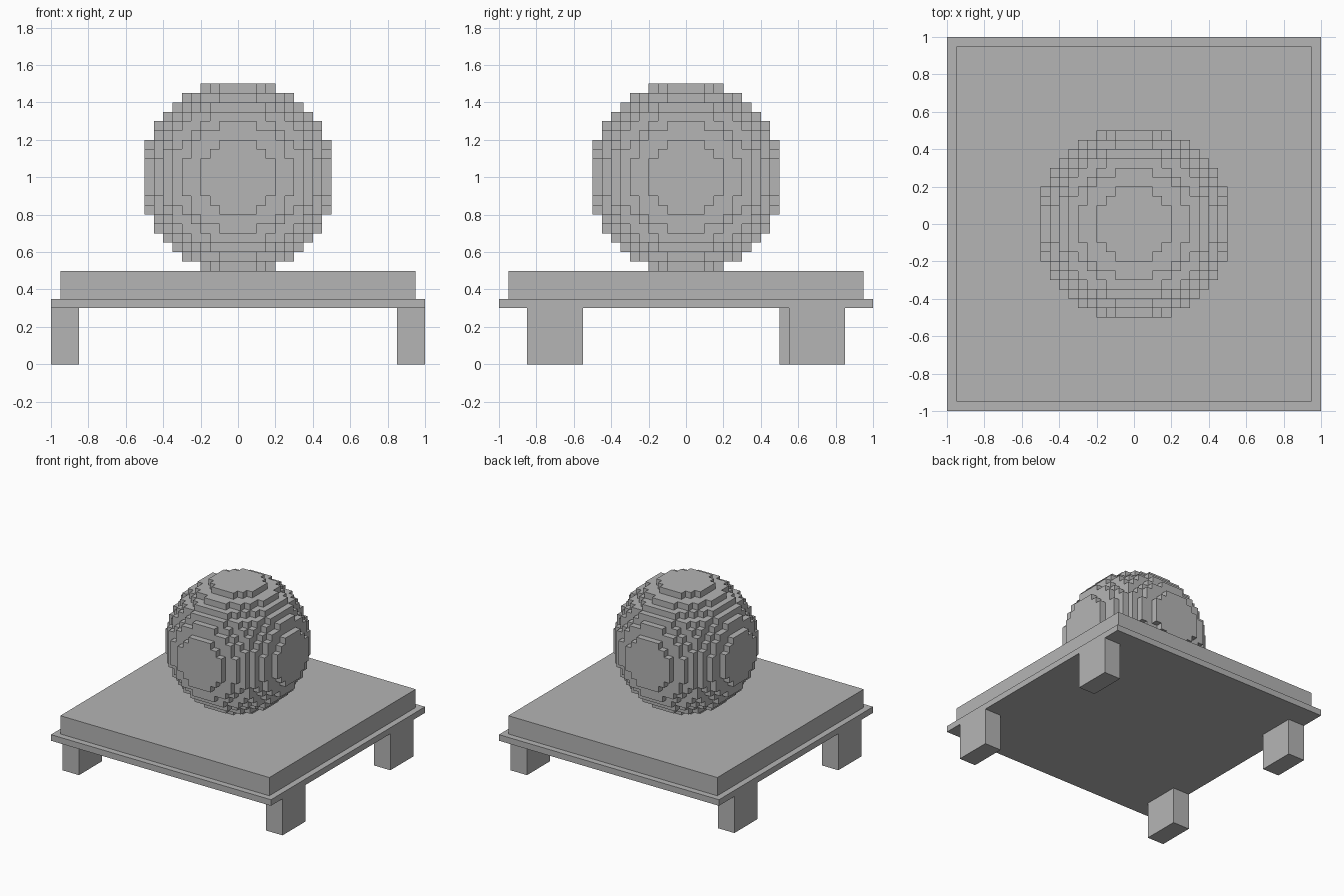
import bpy
import bmesh
import math
from mathutils import Vector

cube = bpy.data.objects.get("Cube")
if cube:
    bpy.data.objects.remove(cube, do_unlink=True)

# Single stone grey used everywhere
grey = bpy.data.materials.new("stone_grey")
grey.use_nodes = True
colour = (0.46, 0.46, 0.46, 1)
grey.diffuse_color = colour
grey.node_tree.nodes["Principled BSDF"].inputs["Base Color"].default_value = colour


def add_object(name, bm):
    mesh = bpy.data.meshes.new(name)
    bm.to_mesh(mesh)
    bm.free()
    mesh.materials.append(grey)
    obj = bpy.data.objects.new(name, mesh)
    bpy.context.collection.objects.link(obj)
    return obj


def add_box(name, low, high):
    low, high = Vector(low), Vector(high)
    bm = bmesh.new()
    bmesh.ops.create_cube(bm, size=1)
    bmesh.ops.scale(bm, vec=high - low, verts=bm.verts)
    bmesh.ops.translate(bm, vec=(low + high) / 2, verts=bm.verts)
    return add_object(name, bm)


def add_block_ball(name, centre, cell, count, radius_squared):
    """Stepped ball: outer faces of every grid cell inside the radius."""
    half = count // 2

    def inside(c):
        return sum((v + 0.5) ** 2 for v in c) <= radius_squared

    bm = bmesh.new()
    corners = {}

    def corner(p):
        if p not in corners:
            corners[p] = bm.verts.new(Vector(centre) + Vector(p) * cell)
        return corners[p]

    span = range(-half, half)
    for c in ((i, j, k) for i in span for j in span for k in span):
        if not inside(c):
            continue
        for axis in range(3):
            u, v = (axis + 1) % 3, (axis + 2) % 3
            for side in (0, 1):
                beside = list(c)
                beside[axis] += 2 * side - 1
                if inside(beside):
                    continue
                loop = []
                for du, dv in ((0, 0), (1, 0), (1, 1), (0, 1)):
                    p = list(c)
                    p[axis] += side
                    p[u] += du
                    p[v] += dv
                    loop.append(corner(tuple(p)))
                bm.faces.new(loop if side else loop[::-1])
    # Merge the coplanar squares into clean terraces
    bmesh.ops.dissolve_limit(bm, angle_limit=math.radians(1),
                             verts=bm.verts, edges=bm.edges)
    return add_object(name, bm)


# Platform: thin wide tray with a thicker slab on it
add_box("base_tray", (-1, -1, 0.3), (1, 1, 0.35))
add_box("top_slab", (-0.95, -0.95, 0.35), (0.95, 0.95, 0.5))

# Legs: the right back one sits slightly further forward
for name, x, y in (("front_left_leg", 0.85, -0.85),
                   ("front_right_leg", -1, -0.85),
                   ("back_left_leg", 0.85, 0.55),
                   ("back_right_leg", -1, 0.5)):
    add_box(name, (x, y, 0), (x + 0.15, y + 0.3, 0.3))

# Stepped ball resting on the slab
add_block_ball("block_ball", (0, 0, 1), 0.05, 20, 105)
